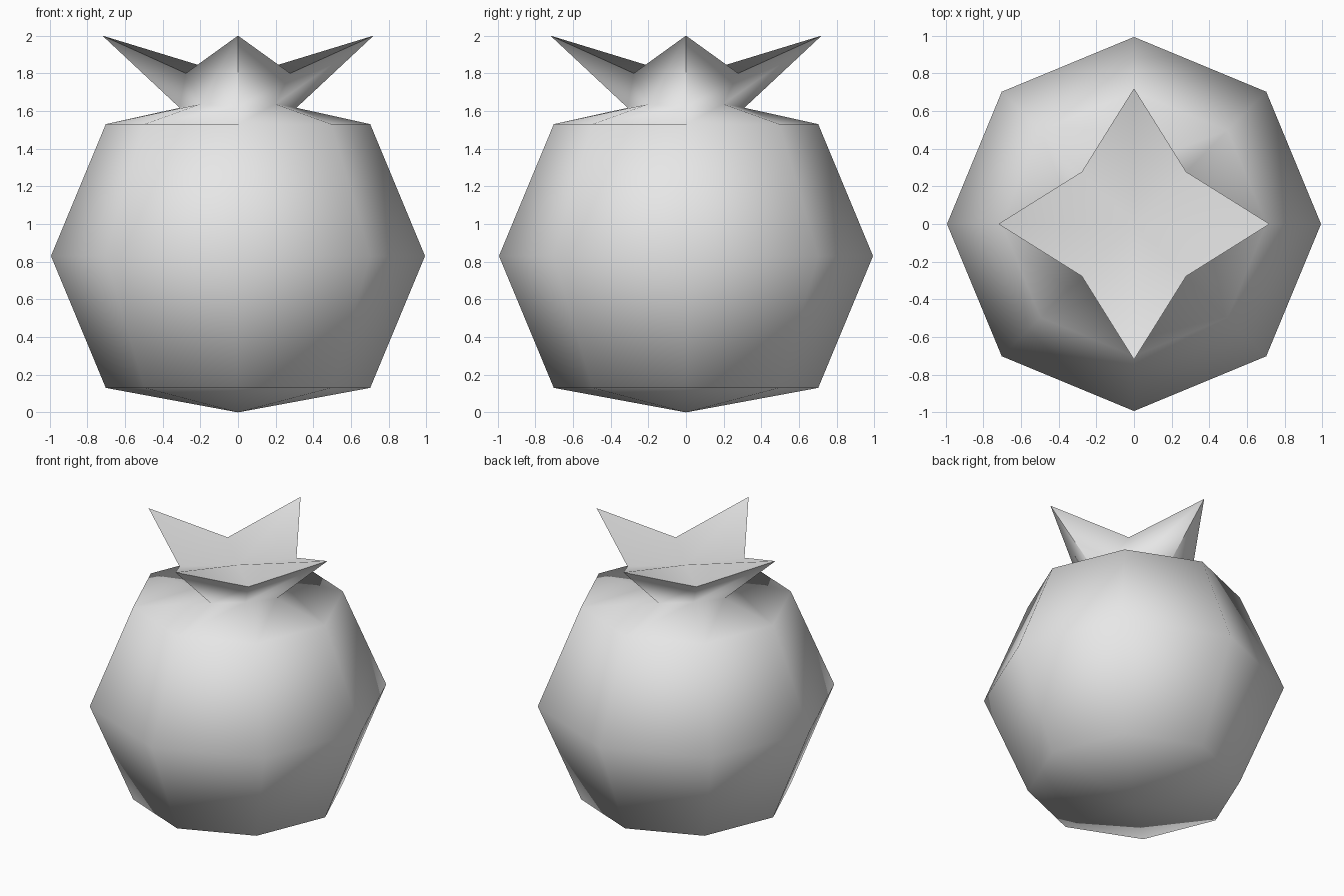
import bpy
import bmesh
from math import sin, cos, pi

cube = bpy.data.objects.get("Cube")
if cube:
    bpy.data.objects.remove(cube, do_unlink=True)

# Single plain grey skin
grey = bpy.data.materials.new("plain grey")
colour = (0.8, 0.8, 0.8, 1)
grey.diffuse_color = colour
grey.use_nodes = True
grey.node_tree.nodes["Principled BSDF"].inputs["Base Color"].default_value = colour

bm = bmesh.new()
SIDES = 8


def ring(axis_r, axis_z, diag_r=None, diag_z=None):
    """Eight points; the diagonal ones may differ from those on the axes."""
    points = []
    for i in range(SIDES):
        a = 2 * pi * i / SIDES
        diagonal = i % 2 and diag_r is not None
        r, z = (diag_r, diag_z) if diagonal else (axis_r, axis_z)
        points.append(bm.verts.new((r * cos(a), r * sin(a), z)))
    return points


def bridge(low, high):
    for i in range(SIDES):
        j = (i + 1) % SIDES
        bm.faces.new((low[i], low[j], high[j], high[i]))


def fan(loop, z, up):
    centre = bm.verts.new((0, 0, z))
    for i in range(SIDES):
        a, b = loop[i], loop[(i + 1) % SIDES]
        bm.faces.new((a, b, centre) if up else (b, a, centre))


# Round body up to the neck, then the four-pointed crown
lower = ring(0.702, 0.13)
middle = ring(0.993, 0.83)
upper = ring(0.702, 1.53)
neck = ring(0.31, 1.617, 0.28, 1.637)
rim = ring(0.72, 2.0, 0.392, 1.8)
fan(lower, 0, False)
for low, high in ((lower, middle), (middle, upper), (upper, neck), (neck, rim)):
    bridge(low, high)
fan(rim, 1.78, True)

# Smooth skin with crisp crown rim and leaf ridges
for face in bm.faces:
    face.smooth = True
for i in range(SIDES):
    bm.edges.get((rim[i], rim[(i + 1) % SIDES])).smooth = False
    if i % 2 == 0:
        bm.edges.get((neck[i], rim[i])).smooth = False

mesh = bpy.data.meshes.new("crowned_fruit")
bm.to_mesh(mesh)
bm.free()
mesh.materials.append(grey)
fruit = bpy.data.objects.new("crowned_fruit", mesh)
bpy.context.collection.objects.link(fruit)
